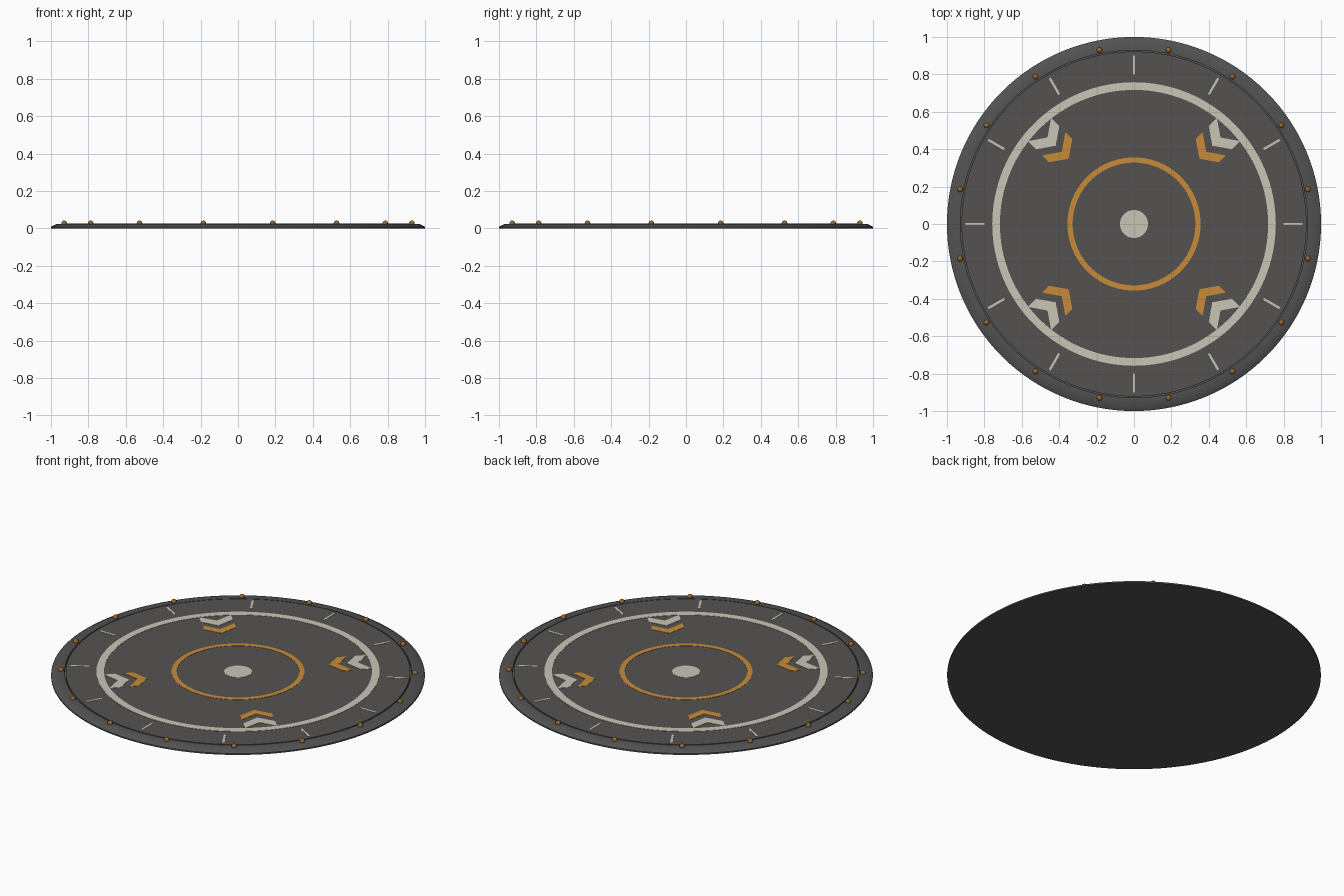
import bpy, bmesh, math
from mathutils import Matrix

cube = bpy.data.objects.get("Cube")
if cube:
    bpy.data.objects.remove(cube)


def material(name, rgb):
    m = bpy.data.materials.new(name)
    m.use_nodes = True
    m.diffuse_color = (*rgb, 1)
    m.node_tree.nodes["Principled BSDF"].inputs["Base Color"].default_value = (*rgb, 1)
    return m


DECK = material("dark warm grey", (0.09, 0.086, 0.083))
RIM = material("charcoal", (0.085, 0.085, 0.085))
CREAM = material("cream paint", (0.6, 0.56, 0.47))
ORANGE = material("orange paint", (0.58, 0.26, 0.04))
BRONZE = material("bronze", (0.3, 0.14, 0.03))

TOP = 0.025      # deck height
PAINT = 0.0015   # paint thickness


def finish(name, bm, mat, smooth=False):
    bmesh.ops.recalc_face_normals(bm, faces=bm.faces)
    me = bpy.data.meshes.new(name)
    bm.to_mesh(me)
    bm.free()
    me.materials.append(mat)
    ob = bpy.data.objects.new(name, me)
    bpy.context.collection.objects.link(ob)
    if smooth:
        bpy.context.view_layer.objects.active = ob
        ob.select_set(True)
        bpy.ops.object.shade_smooth_by_angle(angle=math.radians(30))
        ob.select_set(False)
    return ob


def lathe(name, profile, mat, closed=False, steps=128):
    """Spin a (radius, height) profile around z."""
    bm = bmesh.new()
    vs = [bm.verts.new((r, 0, z)) for r, z in profile]
    pairs = list(zip(vs, vs[1:])) + ([(vs[-1], vs[0])] if closed else [])
    edges = [bm.edges.new(p) for p in pairs]
    bmesh.ops.spin(bm, geom=vs + edges, axis=(0, 0, 1), cent=(0, 0, 0),
                   angle=math.tau, steps=steps, use_duplicate=False)
    bmesh.ops.remove_doubles(bm, verts=bm.verts, dist=1e-5)
    return finish(name, bm, mat, True)


def painted_ring(name, inner, outer, mat):
    z = TOP + PAINT
    lathe(name, [(inner, TOP), (inner, z), (outer, z), (outer, TOP)], mat, True)


def plate(name, outline, angle, mat):
    """Thin painted plate, outlined along +x and turned around z."""
    bm = bmesh.new()
    face = bm.faces.new([bm.verts.new((x, y, TOP)) for x, y in outline])
    ext = bmesh.ops.extrude_face_region(bm, geom=[face])["geom"]
    up = [v for v in ext if isinstance(v, bmesh.types.BMVert)]
    bmesh.ops.translate(bm, verts=up, vec=(0, 0, PAINT))
    bmesh.ops.rotate(bm, verts=bm.verts, cent=(0, 0, 0),
                     matrix=Matrix.Rotation(angle, 3, "Z"))
    finish(name, bm, mat)


# Round deck and bevelled rim with a narrow seam between them
lathe("deck", [(0, 0.001), (0.922, 0.001), (0.922, TOP), (0, TOP)], DECK)
lathe("rim", [(0, 0), (1, 0), (1, 0.008), (0.97, TOP - 0.001),
              (0.928, TOP - 0.001), (0.928, 0.012), (0.9, 0.012)], RIM)

# Painted circles
painted_ring("outer_ring", 0.717, 0.758, CREAM)
painted_ring("inner_ring", 0.328, 0.356, ORANGE)
lathe("centre_dot", [(0, TOP), (0.075, TOP), (0.075, TOP + PAINT),
                     (0, TOP + PAINT)], CREAM, steps=48)

# Clock-like tick marks
for i in range(12):
    w = 0.006
    plate(f"tick_{i + 1}", [(0.8, -w), (0.9, -w), (0.9, w), (0.8, w)],
          i * math.tau / 12, CREAM)


# Paired arrows pointing at the centre
def chevron(apex, thick):
    w, rise = 0.087, 0.06
    return [(apex, 0), (apex + rise, -w), (apex + rise + thick, -w),
            (apex + thick, 0), (apex + rise + thick, w), (apex + rise, w)]


for i in range(4):
    turn = math.radians(45 + 90 * i)
    plate(f"outer_chevron_{i + 1}", chevron(0.592, 0.062), turn, CREAM)
    plate(f"inner_chevron_{i + 1}", chevron(0.494, 0.052), turn, ORANGE)

# Rim bolts
for i in range(16):
    a = math.tau * (i + 0.5) / 16
    bm = bmesh.new()
    bmesh.ops.create_uvsphere(bm, u_segments=12, v_segments=8, radius=0.015)
    bmesh.ops.translate(bm, verts=bm.verts,
                        vec=(0.948 * math.cos(a), 0.948 * math.sin(a), 0.027))
    finish(f"bolt_{i + 1}", bm, BRONZE, True)
